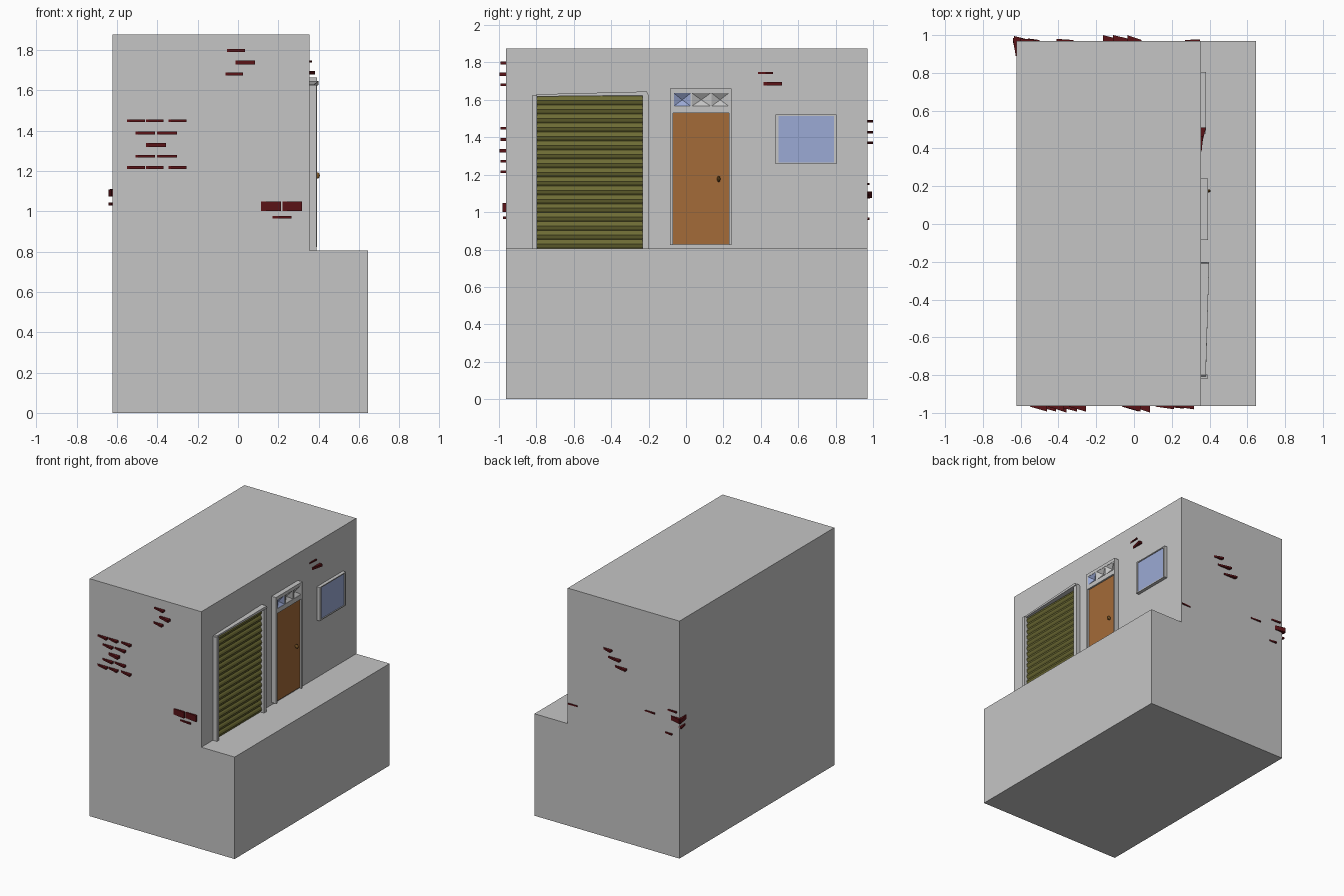
import bpy, bmesh, math

if "Cube" in bpy.data.objects:
    bpy.data.objects.remove(bpy.data.objects["Cube"])


def mat(name, rgb):
    m = bpy.data.materials.new(name)
    m.diffuse_color = (*rgb, 1)
    m.use_nodes = True
    m.node_tree.nodes["Principled BSDF"].inputs["Base Color"].default_value = m.diffuse_color
    return m


GREY = mat("plaster grey", (0.56, 0.56, 0.56))
OLIVE = mat("olive shutter", (0.155, 0.15, 0.035))
WOOD = mat("door brown", (0.37, 0.145, 0.04))
GLASS = mat("pale blue glass", (0.33, 0.40, 0.66))
BRICK = mat("dark red brick", (0.10, 0.006, 0.008))
KNOB = mat("dark brass", (0.22, 0.10, 0.02))


def make(name, verts, faces, *mats):
    me = bpy.data.meshes.new(name)
    me.from_pydata(verts, [], faces)
    bm = bmesh.new()
    bm.from_mesh(me)
    bmesh.ops.recalc_face_normals(bm, faces=bm.faces)
    bm.to_mesh(me)
    bm.free()
    for m in mats:
        me.materials.append(m)
    ob = bpy.data.objects.new(name, me)
    bpy.context.collection.objects.link(ob)
    return ob


def prism(name, ring_a, ring_b, m):
    """Closed solid between two matching rings of points."""
    n = len(ring_a)
    faces = [(i, (i + 1) % n, n + (i + 1) % n, n + i) for i in range(n)]
    faces += [tuple(range(n)), tuple(range(n, 2 * n))]
    return make(name, list(ring_a) + list(ring_b), faces, m)


def extrude_y(name, profile, y0, y1, m):
    return prism(name, [(x, y0, z) for x, z in profile],
                 [(x, y1, z) for x, z in profile], m)


def box(name, x0, x1, y0, y1, z0, z1, m):
    return extrude_y(name, [(x0, z0), (x1, z0), (x1, z1), (x0, z1)], y0, y1, m)


WX, LEDGE, Y0, Y1, XL = 0.354, 0.805, -0.963, 0.970, -0.622

# Building with the ledge in front of the entrance wall
extrude_y("building", [(XL, 0), (0.645, 0), (0.645, LEDGE), (WX, LEDGE),
                       (WX, 1.875), (XL, 1.875)], Y0, Y1, GREY)

# Rolling shutter: repeated rounded slats
N, zt = 17, 1.62
h = (zt - LEDGE) / N
prof = [(WX - 0.01, LEDGE)]
for i in range(N):
    z = LEDGE + i * h
    prof += [(0.358 + 0.013 * math.sin(math.pi * t), z + h * t)
             for t in (0.0, 0.2, 0.5, 0.8)]
prof += [(0.358, zt), (WX - 0.01, zt)]
extrude_y("shutter", prof, -0.80, -0.228, OLIVE)
box("shutter_post_left", WX - 0.01, 0.39, -0.82, -0.797, LEDGE, 1.625, GREY)
box("shutter_post_right", WX - 0.01, 0.39, -0.232, -0.20, LEDGE, 1.63, GREY)
# Lintel is slightly skewed: deeper towards the door
prism("shutter_lintel",
      [(WX - 0.01, -0.815, 1.618), (0.38, -0.815, 1.618),
       (0.38, -0.80, 1.63), (WX - 0.01, -0.80, 1.63)],
      [(WX - 0.01, -0.20, 1.625), (0.398, -0.20, 1.625),
       (0.398, -0.21, 1.645), (WX - 0.01, -0.21, 1.645)], GREY)

# Door with frame, knob and fanlight
box("door", WX - 0.01, 0.378, -0.07, 0.234, 0.828, 1.532, WOOD)
box("door_post_left", WX - 0.01, 0.392, -0.086, -0.07, 0.823, 1.662, GREY)
box("door_post_right", WX - 0.01, 0.392, 0.231, 0.242, 0.823, 1.662, GREY)
box("fanlight_sill", WX - 0.01, 0.392, -0.07, 0.231, 1.53, 1.567, GREY)
box("fanlight_top", WX - 0.01, 0.392, -0.07, 0.231, 1.636, 1.662, GREY)
for i, (a, b) in enumerate([(-0.07, -0.065), (0.025, 0.032),
                            (0.131, 0.137), (0.228, 0.231)]):
    box(f"fanlight_bar_{i}", WX - 0.01, 0.392, a, b, 1.567, 1.636, GREY)
for i, (a, b, m) in enumerate([(-0.065, 0.025, GLASS), (0.032, 0.131, GREY),
                               (0.137, 0.228, GREY)]):
    # Pane sunk as a shallow pyramid
    make(f"fanlight_pane_{i}",
         [(0.39, a, 1.567), (0.39, b, 1.567), (0.39, b, 1.636),
          (0.39, a, 1.636), (0.365, (a + b) / 2, 1.60)],
         [(0, 1, 4), (1, 2, 4), (2, 3, 4), (3, 0, 4)], m)
bpy.ops.mesh.primitive_uv_sphere_add(segments=10, ring_count=6, radius=1,
                                     location=(0.391, 0.175, 1.177))
knob = bpy.context.object
knob.name = "door_knob"
knob.scale = (0.016, 0.009, 0.016)
knob.data.materials.append(KNOB)

# Window with frame
box("window_glass", WX - 0.01, 0.374, 0.49, 0.794, 1.265, 1.515, GLASS)
box("window_frame_left", WX - 0.01, 0.382, 0.478, 0.494, 1.257, 1.522, GREY)
box("window_frame_right", WX - 0.01, 0.382, 0.79, 0.804, 1.257, 1.522, GREY)
box("window_frame_bottom", WX - 0.01, 0.38, 0.49, 0.795, 1.257, 1.265, GREY)
box("window_frame_top", WX - 0.01, 0.38, 0.49, 0.795, 1.514, 1.522, GREY)


# Exposed bricks: wedges standing out of the wall at one end
def brick(side, u0, u1, z, hgt=0.014, depth=0.03, flip=False):
    near, far = (depth, 0.004) if flip else (0.004, depth)
    plan = [(u0, -0.01), (u1, -0.01), (u1, far), (u0, near)]
    place = {"front": lambda u, d: (u, Y0 - d), "back": lambda u, d: (u, Y1 + d),
             "right": lambda u, d: (WX + d, u), "left": lambda u, d: (XL - d, u)}[side]
    pts = [place(u, d) for u, d in plan]
    prism(f"{side}_brick", [(x, y, z - hgt / 2) for x, y in pts],
          [(x, y, z + hgt / 2) for x, y in pts], BRICK)


for z in (1.448, 1.216):
    for u0, u1 in ((-0.55, -0.46), (-0.455, -0.37), (-0.345, -0.255)):
        brick("front", u0, u1, z)
for z in (1.388, 1.272):
    for u0, u1 in ((-0.508, -0.412), (-0.402, -0.302)):
        brick("front", u0, u1, z)
brick("front", -0.455, -0.357, 1.328, 0.02, 0.035)
brick("front", -0.055, 0.035, 1.797)
brick("front", -0.012, 0.085, 1.737, 0.018, 0.035)
brick("front", -0.063, 0.025, 1.68)
brick("front", 0.115, 0.213, 1.025, 0.048, 0.018)
brick("front", 0.22, 0.318, 1.025, 0.048, 0.018)
brick("front", 0.17, 0.265, 0.97, 0.012, 0.015)
brick("right", 0.385, 0.465, 1.743, 0.01, 0.012)
brick("right", 0.415, 0.512, 1.687, 0.018, 0.027)
brick("back", -0.035, 0.04, 1.485, flip=True)
brick("back", -0.11, -0.0, 1.428, flip=True)
brick("back", -0.165, -0.06, 1.37, flip=True)
brick("back", 0.27, 0.35, 0.965, 0.01, 0.008)

# Bricks around the back left corner
brick("back", -0.60, -0.52, 1.15, 0.012, 0.012, True)
brick("back", -0.635, -0.55, 1.093, 0.034, 0.025, True)
brick("back", -0.41, -0.32, 1.09, 0.01, 0.01, True)
brick("back", -0.56, -0.50, 0.965, 0.012, 0.012, True)
brick("left", 0.89, 0.985, 1.09, 0.034, 0.02)
brick("left", 0.90, 0.97, 1.035, 0.014, 0.02)
